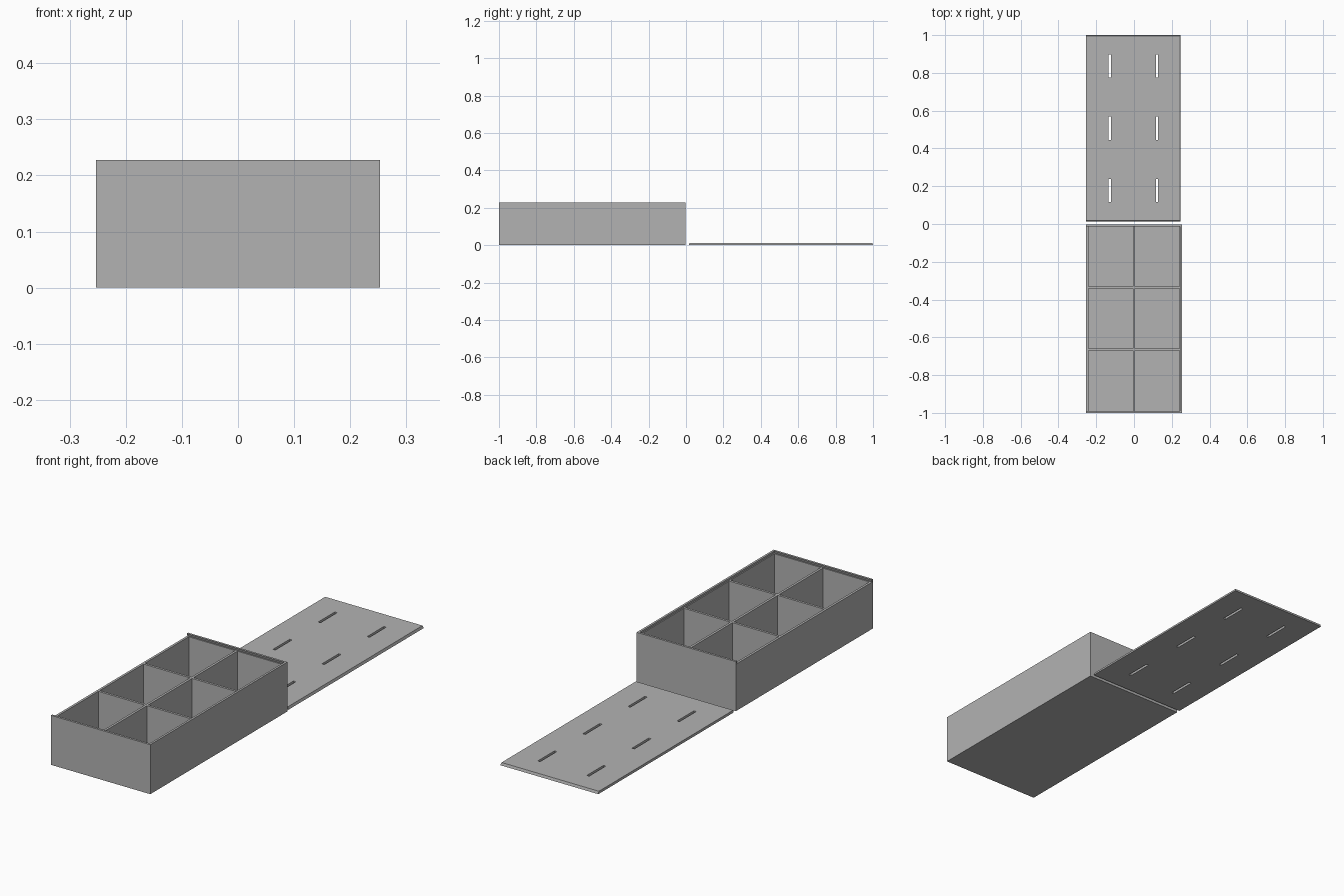
import bpy
import bmesh

default = bpy.data.objects.get("Cube")
if default:
    bpy.data.objects.remove(default, do_unlink=True)

# Main dimensions
HALF = 0.253                # half width of the box
FRONT, BACK = -1.0, -0.002  # box ends
HEIGHT = 0.228
WALL = 0.011
LID = 0.012                 # lid thickness and groove depth from the rim
GROOVE = 0.006              # how far the lid runs into the walls
TAPER = 0.004               # dovetail slope over the lid thickness

grey = bpy.data.materials.new("plain grey")
grey.use_nodes = True
colour = (0.45, 0.45, 0.45, 1)
grey.diffuse_color = colour
grey.node_tree.nodes["Principled BSDF"].inputs["Base Color"].default_value = colour


def block(name, x, y, z, taper=0.0):
    """Block between bounds; the top is drawn in at both y ends and at +x."""
    bm = bmesh.new()
    bmesh.ops.create_cube(bm, size=1)
    for v in bm.verts:
        top = v.co.z > 0
        sx, sy = v.co.x > 0, v.co.y > 0
        v.co = (x[sx], y[sy], z[top])
        if top:
            v.co.y += -taper if sy else taper
            v.co.x -= taper if sx else 0
    mesh = bpy.data.meshes.new(name)
    bm.to_mesh(mesh)
    bm.free()
    obj = bpy.data.objects.new(name, mesh)
    bpy.context.collection.objects.link(obj)
    mesh.materials.append(grey)
    return obj


def cut(target, cutters):
    """Subtract the cutters, bake the result and drop the cutters."""
    for c in cutters:
        c.hide_render = True
        mod = target.modifiers.new(c.name, 'BOOLEAN')
        mod.operation = 'DIFFERENCE'
        mod.solver = 'EXACT'
        mod.object = c
    graph = bpy.context.evaluated_depsgraph_get()
    baked = bpy.data.meshes.new_from_object(target.evaluated_get(graph))
    target.modifiers.clear()
    target.data = baked
    for c in cutters:
        bpy.data.objects.remove(c, do_unlink=True)


# Compartment box: two columns by three rows, divided by thin walls
box = block("compartment_box", (-HALF, HALF), (FRONT, BACK), (0, HEIGHT))
cutters = []
cols, rows = 2, 3
cell_x = (2 * HALF - WALL * (cols + 1)) / cols
cell_y = (BACK - FRONT - WALL * (rows + 1)) / rows
for i in range(cols):
    for j in range(rows):
        x = -HALF + WALL + i * (cell_x + WALL)
        y = FRONT + WALL + j * (cell_y + WALL)
        cutters.append(block("cell_cutter", (x, x + cell_x), (y, y + cell_y),
                             (WALL, HEIGHT + 0.1)))

# Dovetail channel for the sliding lid, open at the -x side
rim = HEIGHT - LID
cutters.append(block("channel_cutter", (-HALF - 0.1, HALF - GROOVE),
                     (FRONT + GROOVE, BACK - GROOVE),
                     (rim, HEIGHT + LID), 2 * TAPER))
cut(box, cutters)

# Sliding lid lying flat behind the box, with a slot above each cell
lid_front, lid_back = 0.014, 1.0
lid = block("sliding_lid", (-HALF, HALF - GROOVE), (lid_front, lid_back),
            (0, LID), TAPER)
mid_x, mid_y = -GROOVE / 2, (lid_front + lid_back) / 2
slots = []
for sx in (-1, 1):
    for row in (-1, 0, 1):
        x = mid_x + sx * 0.125
        y = mid_y + row * (cell_y + WALL)
        slots.append(block("slot_cutter", (x - 0.006, x + 0.006),
                           (y - 0.061, y + 0.061), (-0.1, 0.1)))
cut(lid, slots)
